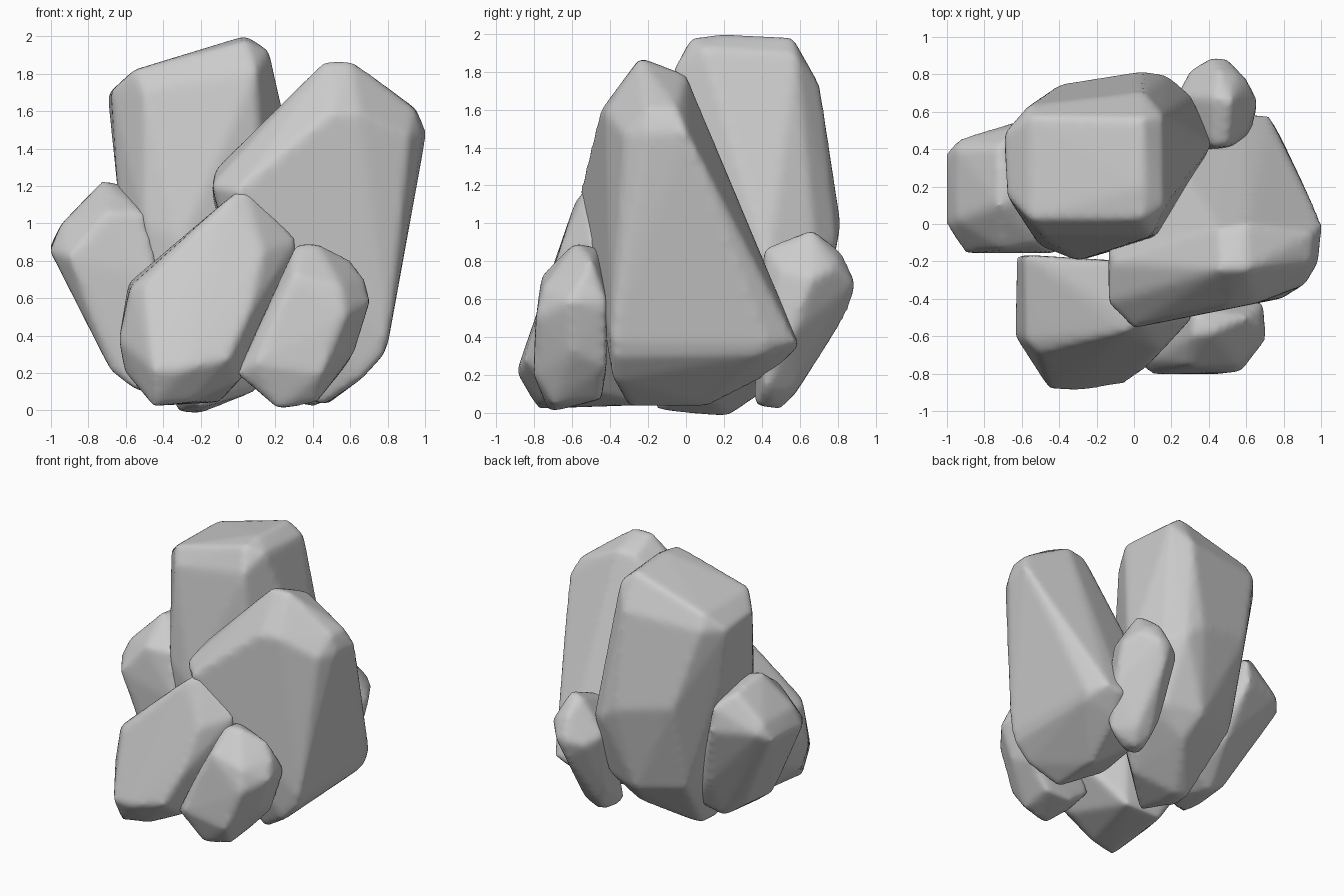
import bpy, bmesh
from mathutils import Vector


def rock(name, pts, swell=1.015):
    """Faceted boulder: convex hull of corner points, then softly worn edges."""
    pts = [Vector(p) for p in pts]
    mid = sum(pts, Vector()) / len(pts)
    bm = bmesh.new()
    for p in pts:
        bm.verts.new(mid + (p - mid) * swell)
    hull = bmesh.ops.convex_hull(bm, input=bm.verts[:])
    inside = set(hull["geom_interior"]) | set(hull["geom_unused"])
    bmesh.ops.delete(bm, geom=[g for g in inside if isinstance(g, bmesh.types.BMVert)],
                     context='VERTS')
    bmesh.ops.recalc_face_normals(bm, faces=bm.faces[:])
    me = bpy.data.meshes.new(name)
    bm.to_mesh(me)
    bm.free()
    ob = bpy.data.objects.new(name, me)
    bpy.context.collection.objects.link(ob)
    rem = ob.modifiers.new("even_grid", 'REMESH')
    rem.mode = 'VOXEL'
    rem.voxel_size = 0.025
    rem.use_smooth_shade = True
    sm = ob.modifiers.new("worn_edges", 'SMOOTH')
    sm.factor = 0.5
    sm.iterations = 6
    return ob


# tall boulder at the back
rock("tall_back_rock", [
    (0.04, 0.03, 1.965), (0.04, 0.2, 1.99), (0.04, 0.56, 1.97), (0.16, 0.1, 1.91),
    (0.15, 0.58, 1.88), (-0.55, 0.03, 1.81), (-0.55, 0.57, 1.8), (-0.67, 0.15, 1.7),
    (-0.69, 0.48, 1.68), (-0.5, -0.05, 1.7), (-0.56, 0.63, 1.69), (0.05, 0.7, 1.72),
    (0.09, -0.06, 1.8), (-0.63, 0.1, 1.1), (-0.5, -0.11, 1.0), (-0.3, -0.19, 0.9),
    (0.15, -0.06, 0.8), (0.41, 0.43, 0.8), (0.3, 0.68, 0.85), (0.17, 0.79, 0.9),
    (0.04, 0.81, 1.0), (-0.4, 0.74, 1.1), (-0.62, 0.45, 1.2),
    (0.3, 0.5, 0.38), (0.1, 0.1, 0.12), (-0.32, 0.1, 0.01), (-0.3, 0.23, 0.01),
    (-0.2, 0.22, 0.0), (-0.2, -0.16, 0.03), (-0.4, 0.56, 0.42),
    (0.0, 0.55, 0.22), (-0.4, -0.1, 0.3), (-0.05, 0.69, 0.38), (0.22, 0.61, 0.4)])

# large boulder on the right
rock("large_right_rock", [
    (0.47, -0.24, 1.86), (0.6, -0.24, 1.86), (0.45, -0.02, 1.76), (0.6, 0.0, 1.77),
    (0.95, -0.05, 1.6), (0.94, -0.2, 1.6), (1.0, 0.0, 1.48), (0.98, -0.2, 1.47),
    (0.5, -0.45, 1.58), (0.65, -0.42, 1.58), (0.91, -0.32, 1.46),
    (-0.11, -0.2, 1.29), (-0.13, -0.42, 1.2), (0.0, -0.55, 1.17), (-0.13, -0.1, 1.15),
    (0.1, -0.42, 0.6), (0.8, -0.39, 0.38), (0.77, -0.38, 0.3), (0.78, 0.4, 0.32),
    (0.8, 0.42, 0.38), (0.72, 0.57, 0.38),
    (0.6, 0.59, 0.36), (0.66, -0.38, 0.18), (0.45, -0.3, 0.04), (0.47, 0.1, 0.04),
    (0.55, 0.45, 0.22), (0.12, -0.2, 0.23), (0.15, 0.25, 0.27), (0.15, 0.45, 0.5)])

# front left boulder
rock("front_left_rock", [
    (0.03, -0.53, 1.19), (-0.06, -0.58, 1.12), (0.05, -0.35, 1.1), (0.2, -0.5, 1.03),
    (-0.57, -0.62, 0.66), (-0.58, -0.17, 0.68), (-0.1, -0.2, 1.02),
    (-0.63, -0.6, 0.38), (-0.62, -0.17, 0.4), (-0.6, -0.55, 0.21),
    (-0.45, -0.88, 0.22), (-0.3, -0.89, 0.22), (-0.05, -0.85, 0.28),
    (-0.5, -0.69, 0.68), (0.13, -0.67, 0.84), (0.31, -0.5, 0.9), (0.3, -0.45, 0.7),
    (0.05, -0.78, 0.5), (-0.45, -0.78, 0.03), (-0.25, -0.75, 0.05),
    (0.0, -0.7, 0.16), (-0.4, -0.2, 0.05), (-0.1, -0.2, 0.05), (0.2, -0.4, 0.4)])

# small front right boulder
rock("front_right_rock", [
    (0.31, -0.6, 0.88), (0.42, -0.58, 0.89), (0.32, -0.45, 0.86), (0.6, -0.5, 0.8),
    (0.67, -0.55, 0.7), (0.7, -0.62, 0.58), (0.69, -0.42, 0.58), (0.55, -0.75, 0.66),
    (0.3, -0.76, 0.72), (0.57, -0.79, 0.5), (0.15, -0.73, 0.5), (0.0, -0.72, 0.2),
    (0.1, -0.8, 0.25), (0.45, -0.8, 0.2), (0.62, -0.6, 0.32), (0.58, -0.42, 0.25),
    (0.42, -0.7, 0.05), (0.22, -0.72, 0.01), (0.2, -0.45, 0.08), (0.42, -0.45, 0.08),
    (0.05, -0.45, 0.2)], 1.02)

# small back right boulder
rock("small_back_rock", [
    (0.42, 0.68, 0.94), (0.52, 0.66, 0.96), (0.45, 0.82, 0.84), (0.55, 0.8, 0.8),
    (0.42, 0.89, 0.68), (0.5, 0.88, 0.68), (0.61, 0.76, 0.75), (0.66, 0.66, 0.7),
    (0.3, 0.82, 0.65), (0.23, 0.68, 0.7), (0.6, 0.5, 0.75), (0.5, 0.42, 0.86),
    (0.42, 0.41, 0.85), (0.43, 0.85, 0.53), (0.33, 0.58, 0.11), (0.46, 0.58, 0.12),
    (0.42, 0.5, 0.03), (0.42, 0.38, 0.04), (0.57, 0.42, 0.13), (0.28, 0.36, 0.07),
    (0.27, 0.6, 0.25), (0.64, 0.56, 0.42), (0.33, 0.5, 0.04), (0.6, 0.4, 0.3)], 1.02)

# left boulder, leaning outward
rock("left_rock", [
    (-0.72, 0.1, 1.22), (-0.62, 0.15, 1.2), (-0.72, 0.41, 1.18), (-0.6, 0.52, 1.08),
    (-0.94, 0.02, 0.99), (-0.94, 0.4, 0.99), (-1.0, 0.0, 0.85), (-1.0, 0.38, 0.87),
    (-0.9, -0.15, 0.82), (-0.93, 0.45, 0.92), (-0.7, -0.13, 1.05), (-0.5, -0.1, 1.05),
    (-0.42, -0.15, 0.7), (-0.6, 0.55, 0.9), (-0.68, -0.1, 0.22), (-0.55, -0.12, 0.12),
    (-0.66, 0.2, 0.23), (-0.5, 0.25, 0.12), (-0.3, 0.0, 0.08), (-0.3, 0.3, 0.2),
    (-0.5, 0.42, 0.45)], 1.02)
